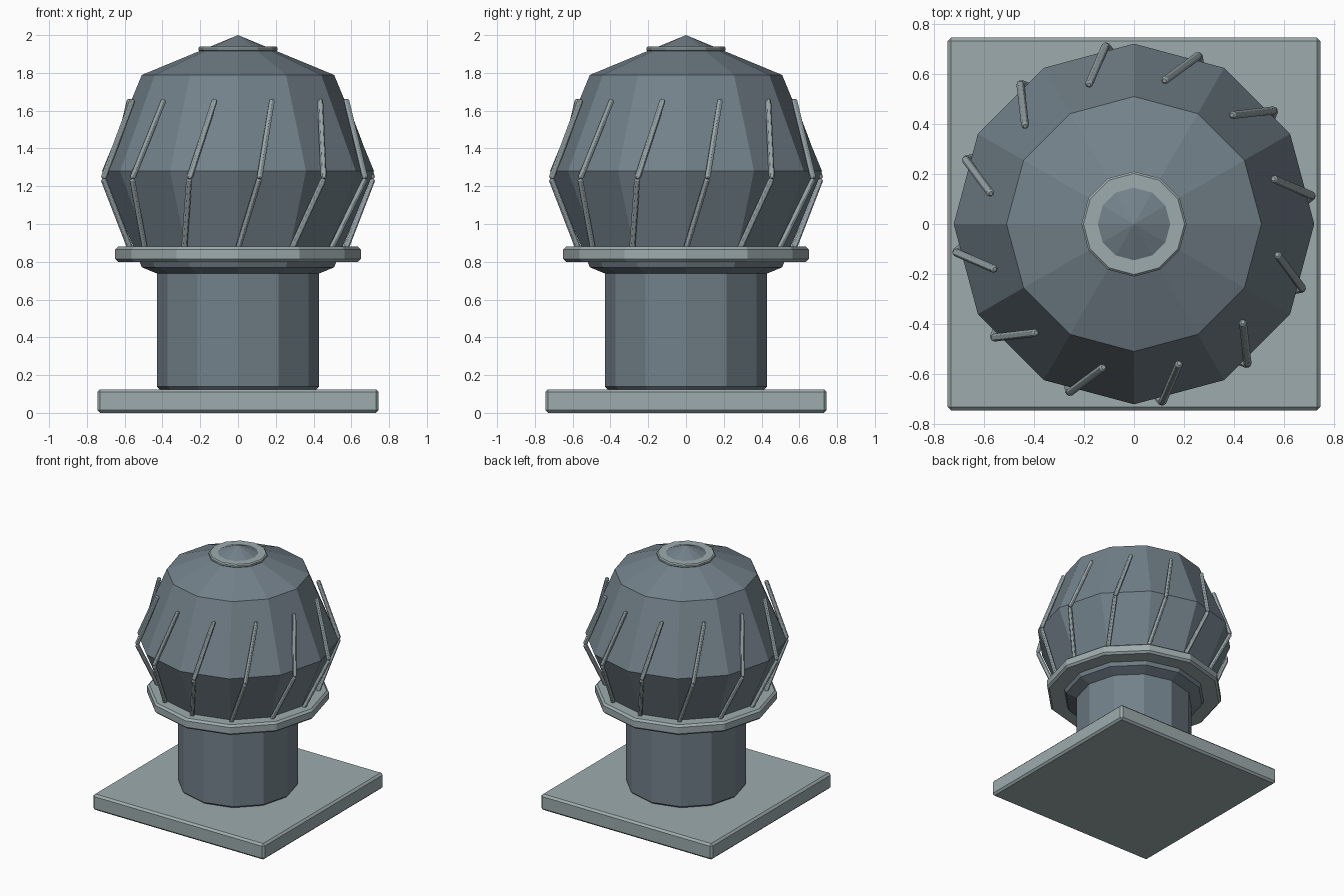
import bpy
from math import cos, sin, radians
from mathutils import Vector

cube = bpy.data.objects.get("Cube")
if cube:
    bpy.data.objects.remove(cube, do_unlink=True)


def material(name, rgb):
    m = bpy.data.materials.new(name)
    m.use_nodes = True
    m.diffuse_color = (*rgb, 1)
    m.node_tree.nodes["Principled BSDF"].inputs["Base Color"].default_value = (*rgb, 1)
    return m


pale_steel = material("pale steel", (0.34, 0.41, 0.42))
blue_steel = material("blue steel", (0.17, 0.22, 0.255))
fin_steel = material("fin steel", (0.31, 0.37, 0.39))


def finish(name, mat, bevel=0):
    ob = bpy.context.object
    ob.name = name
    ob.data.materials.append(mat)
    if bevel:
        mod = ob.modifiers.new("soft edges", "BEVEL")
        mod.width = bevel
        mod.segments = 1
        mod.limit_method = "ANGLE"
        mod.angle_limit = radians(40)
    return ob


def drum(name, radius, low, high, mat, bevel, sides=12):
    bpy.ops.mesh.primitive_cylinder_add(
        vertices=sides, radius=radius, depth=high - low, location=(0, 0, (low + high) / 2))
    return finish(name, mat, bevel)


# Square base plate
bpy.ops.mesh.primitive_cube_add(size=1, location=(0, 0, 0.0625))
base = bpy.context.object
base.scale = (1.49, 1.49, 0.125)
bpy.ops.object.transform_apply(location=False, rotation=False, scale=True)
finish("base_plate", pale_steel, 0.015)

# Duct column, faceted turbine dome, and the two rings around it
drum("duct_column", 0.43, 0.125, 0.77, blue_steel, 0.015)
bpy.ops.mesh.primitive_uv_sphere_add(segments=12, ring_count=4, radius=0.72, location=(0, 0, 1.28))
finish("turbine_dome", blue_steel)
drum("lower_collar", 0.65, 0.80, 0.88, pale_steel, 0.015)
drum("top_ring", 0.21, 1.912, 1.94, pale_steel, 0.008)


# Twisted fins: two short rods each, repeated around the dome
def polar(radius, degrees, z):
    a = radians(degrees)
    return Vector((radius * cos(a), radius * sin(a), z))


def rod(name, a, b):
    d = b - a
    bpy.ops.mesh.primitive_cylinder_add(vertices=6, radius=0.018, depth=d.length, location=(a + b) / 2)
    ob = finish(name, fin_steel, 0.008)
    ob.rotation_mode = "QUATERNION"
    ob.rotation_quaternion = d.to_track_quat("Z", "Y")


for i in range(12):
    turn = i * 30
    middle = polar(0.722, turn + 9, 1.24)
    rod(f"lower_fin_{i + 1}", polar(0.57, turn, 0.87), middle)
    rod(f"upper_fin_{i + 1}", middle, polar(0.585, turn + 18, 1.66))
